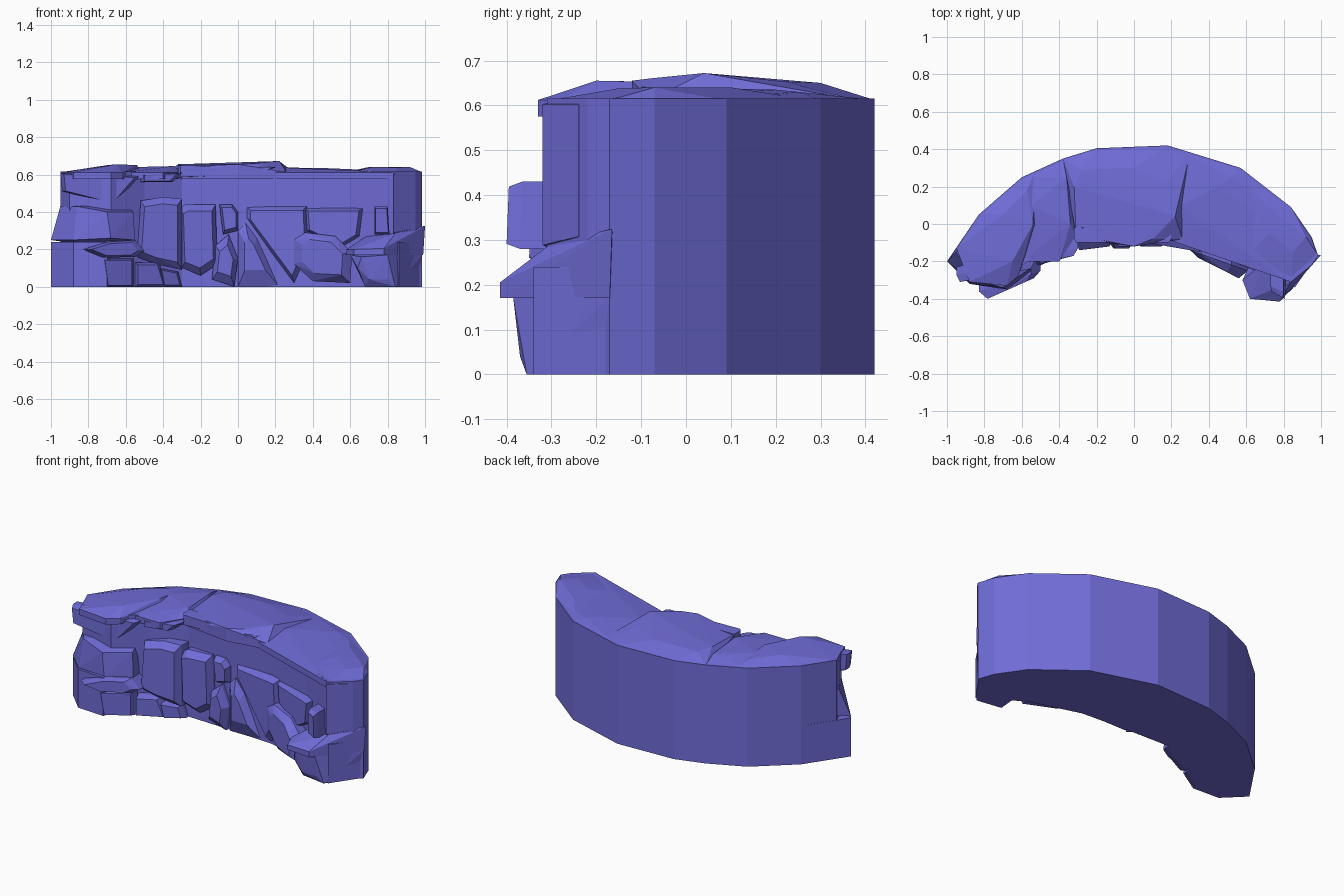
import bpy, bmesh
from mathutils import Vector

# Outer curve of the wall, left to right
BACK = [(-.83, .05), (-.60, .25), (-.38, .35), (-.20, .405), (.18, .42),
        (.57, .30), (.84, .09), (.95, -.07)]
# Inner curve (front face) of the wall, right to left
FRONT = [(.84, -.31), (.60, -.18), (.30, -.09), (0, -.07), (-.30, -.06), (-.50, -.15), (-.68, -.28)]


def front_y(x):
    pts = sorted(FRONT)
    if x <= pts[0][0]:
        return pts[0][1]
    for (x0, y0), (x1, y1) in zip(pts, pts[1:]):
        if x <= x1:
            return y0 + (y1 - y0) * (x - x0) / (x1 - x0)
    return pts[-1][1]


def finish(bm, name):
    bmesh.ops.recalc_face_normals(bm, faces=bm.faces)
    me = bpy.data.meshes.new(name)
    bm.to_mesh(me)
    bm.free()
    ob = bpy.data.objects.new(name, me)
    bpy.context.collection.objects.link(ob)
    me.materials.append(mat)
    return ob


def prism(name, outline, z0, z1):
    bm = bmesh.new()
    f = bm.faces.new([bm.verts.new((x, y, z0)) for x, y in outline])
    r = bmesh.ops.extrude_face_region(bm, geom=[f])
    vs = [v for v in r['geom'] if isinstance(v, bmesh.types.BMVert)]
    bmesh.ops.translate(bm, vec=(0, 0, z1 - z0), verts=vs)
    return finish(bm, name)


def hull(name, pts):
    bm = bmesh.new()
    for p in pts:
        bm.verts.new(p)
    r = bmesh.ops.convex_hull(bm, input=bm.verts)
    junk = [g for g in r['geom_interior'] + r['geom_unused'] if isinstance(g, bmesh.types.BMVert)]
    bmesh.ops.delete(bm, geom=list(set(junk)), context='VERTS')
    return finish(bm, name)


def rock(name, outline, y_left, y_right, inset=.8, bevel=.04):
    """Chiselled stone: front-view outline, front face pulled out to y."""
    cx = sum(p[0] for p in outline) / len(outline)
    cz = sum(p[1] for p in outline) / len(outline)
    lo, hi = min(p[0] for p in outline), max(p[0] for p in outline)
    pts = []
    for x, z in outline:
        y = y_left + (y_right - y_left) * (x - lo) / (hi - lo)
        pts.append((x, max(front_y(x) + .05, y + bevel), z))
        pts.append((x, y + bevel, z))
        pts.append((cx + (x - cx) * inset, y, cz + (z - cz) * inset))
    return hull(name, pts)


mat = bpy.data.materials.new("blue_stone")
mat.diffuse_color = (.16, .15, .68, 1)

# Curved wall core: wider foot, trimmed upper part
prism("wall_foot", [(-1, -.20)] + BACK + [(.985, -.17), (.97, -.18), (.86, -.34)] + FRONT
      + [(-.70, -.33), (-.88, -.32)], 0, .24)
prism("wall_upper", [(-.95, -.13)] + BACK + [(.985, -.17), (.95, -.22)] + FRONT + [(-.90, -.25)], .24, .615)

# Capstones: rim points at the wall top, ridge points above
def cap(name, rim, ridge):
    hull(name, [(x, y, z) for x, y in rim for z in (.575, .612)] + ridge)

cap("cap_left", [(-.95, -.13), (-.83, .05), (-.6, .25), (-.53, .28), (-.52, 0), (-.62, -.28), (-.68, -.33), (-.88, -.31)],
    [(-.65, -.2, .655), (-.54, 0, .65), (-.57, .18, .64), (-.7, .05, .65)])
cap("cap_left_inner", [(-.6, .25), (-.38, .35), (-.33, .1), (-.31, -.06), (-.4, -.2), (-.5, -.18), (-.6, -.2)],
    [(-.36, .25, .64), (-.34, 0, .645), (-.5, 0, .635), (-.55, .1, .64)])
cap("cap_middle", [(-.38, .35), (-.2, .405), (.18, .42), (.3, .38), (.26, -.08), (.1, -.09), (0, -.12), (-.3, -.08)],
    [(-.32, .2, .655), (-.28, .29, .65), (0, .3, .65), (.18, .22, .653), (.22, .04, .672),
     (.1, -.08, .66), (0, -.12, .655), (-.31, -.06, .64)])
cap("cap_right", [(.18, .42), (.57, .3), (.84, .09), (.95, -.07), (.985, -.17), (.84, -.31), (.3, -.1), (.2, -.09)],
    [(.25, .1, .637), (.35, .0, .63), (.45, .2, .635), (.52, .25, .63)])
cap("cap_right_end", [(.57, .28), (.84, .09), (.95, -.07), (.985, -.17), (.84, -.3), (.6, -.18)],
    [(.7, .1, .64), (.92, -.07, .64), (.85, -.15, .638), (.72, -.05, .64)])

# Left end stones
rock("left_overhang", [(-.95, .61), (-.94, .51), (-.7, .5), (-.66, .44), (-.53, .59)], -.31, -.24, .9)
hull("left_block", [(-1, -.20, .25), (-.95, -.15, .43), (-.88, -.32, .25), (-.86, -.3, .43), (-.7, -.34, .4),
                    (-.68, -.35, .26), (-.56, -.24, .4), (-.55, -.25, .25), (-.8, -.2, .22),
                    (-.55, -.05, .25), (-.83, .03, .3), (-.6, -.1, .44)])
rock("left_ledge", [(-.83, .2), (-.7, .24), (-.55, .25), (-.5, .19), (-.55, .16), (-.72, .155)], -.40, -.29, .75)
rock("left_foot_stone", [(-.72, .15), (-.56, .15), (-.56, 0), (-.7, 0)], -.34, -.25, .9)

# Left inner pillar and its surrounding stones
rock("left_pillar", [(-.54, .16), (-.52, .46), (-.4, .48), (-.3, .47), (-.3, .09), (-.44, .12)], -.22, -.17)
rock("left_top_chip", [(-.52, .6), (-.3, .61), (-.35, .56), (-.52, .56)], -.21, -.17)
rock("left_base_stone", [(-.55, .13), (-.42, .13), (-.38, 0), (-.55, 0)], -.24, -.17)
rock("left_base_chip", [(-.42, .1), (-.32, .08), (-.3, 0), (-.4, 0)], -.18, -.12)

# Middle stones
rock("middle_lintel", [(-.32, .65), (.2, .64), (.12, .6), (-.32, .585)], -.10, -.10, .95, .02)
rock("middle_block", [(-.31, .42), (-.28, .44), (-.12, .44), (-.11, .12), (-.2, .06), (-.3, .1)], -.14, -.12)
rock("middle_chip", [(-.1, .44), (-.03, .44), (0, .4), (0, .3), (-.08, .28)], -.12, -.12, .75)
rock("middle_base_stone", [(-.12, .22), (-.05, .28), (.0, .15), (-.02, 0), (-.14, .04)], -.13, -.13, .6)
rock("middle_fin", [(.0, .3), (.04, .34), (.1, .26), (.22, 0), (.0, 0)], -.12, -.12, .5)
rock("middle_slope", [(.04, .43), (.04, .37), (.3, .02), (.38, .2), (.37, .43)], -.10, -.15, .85)

# Right stones
rock("right_boulder", [(.3, .25), (.36, .29), (.52, .27), (.61, .18), (.6, .02), (.4, .03), (.3, .12)], -.18, -.29, .7)
rock("right_shelf", [(.35, .42), (.67, .42), (.65, .27), (.55, .21), (.36, .3)], -.14, -.25, .85)
rock("right_peg", [(.73, .43), (.8, .43), (.81, .28), (.73, .28)], -.36, -.40, .85, .03)
rock("right_pillar", [(.83, .61), (.93, .61), (.93, .3), (.83, .28)], -.32, -.24, .95, .02)

# Right ledge and foot
hull("right_ledge", [(.58, -.30, .17), (.58, -.3, .2), (.62, -.4, .17), (.62, -.4, .2), (.78, -.415, .17),
                     (.78, -.415, .205), (.99, -.17, .17), (1, -.165, .325), (.84, -.31, .285),
                     (.7, -.2, .28), (.65, -.15, .17)])
hull("right_foot", [(.6, -.3, .17), (.68, -.33, 0), (.64, -.36, .1), (.7, -.37, .04), (.8, -.37, .04), (.84, -.355, 0),
                    (.97, -.16, 0), (.985, -.17, .17), (.8, -.385, .17), (.66, -.38, .16), (.7, -.1, 0), (.7, -.1, .17)])
